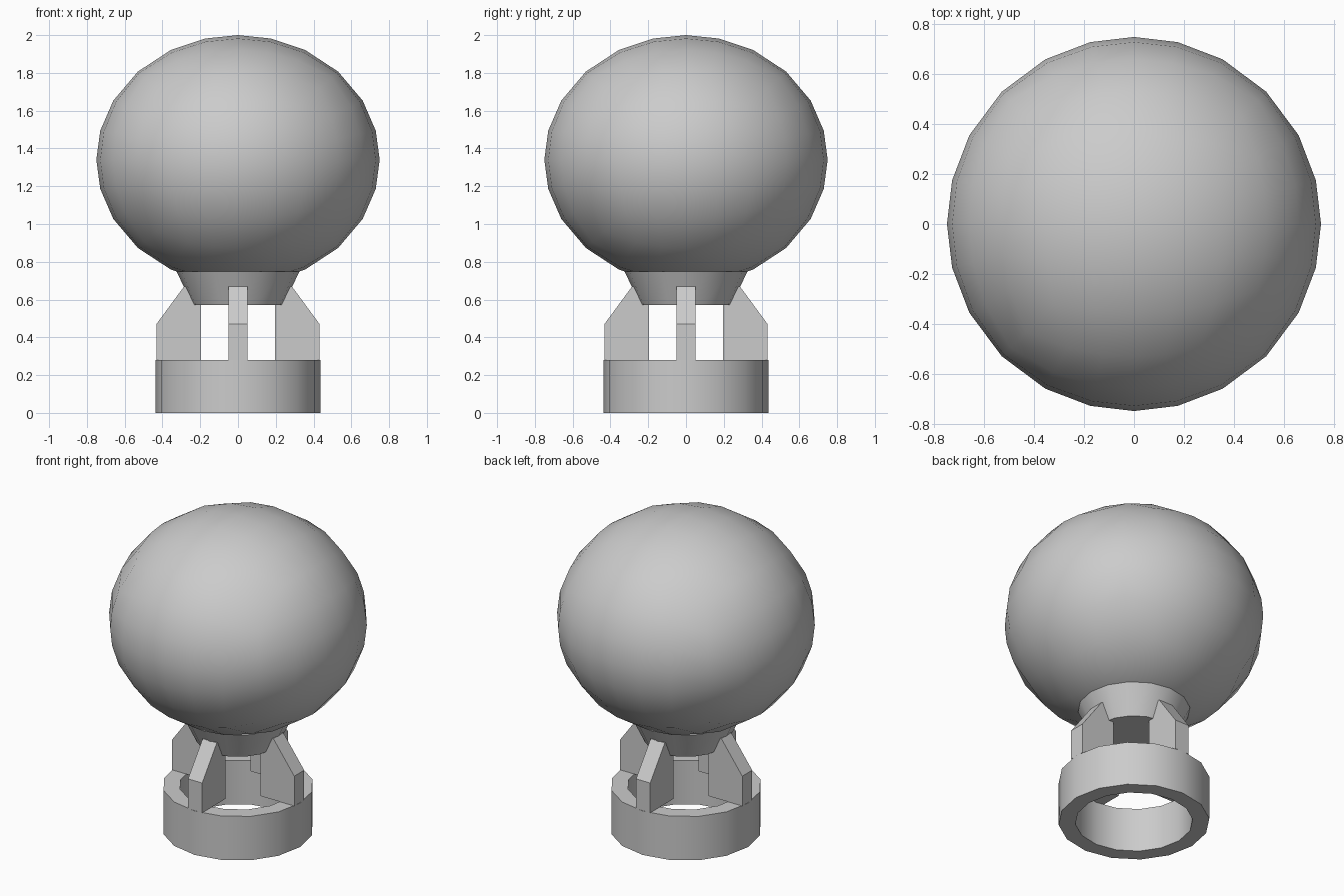
import bpy, bmesh, math
from mathutils import Vector

if "Cube" in bpy.data.objects:
    bpy.data.objects.remove(bpy.data.objects["Cube"])


def finish(bm, name, angle=None):
    bmesh.ops.recalc_face_normals(bm, faces=bm.faces)
    me = bpy.data.meshes.new(name)
    bm.to_mesh(me)
    bm.free()
    ob = bpy.data.objects.new(name, me)
    bpy.context.collection.objects.link(ob)
    if angle:
        bpy.ops.object.select_all(action='DESELECT')
        ob.select_set(True)
        bpy.context.view_layer.objects.active = ob
        bpy.ops.object.shade_smooth_by_angle(angle=math.radians(angle))
    return ob


def lathe(name, profile, sides, closed):
    """Revolve an (r, z) profile; open profiles are capped at both ends."""
    bm = bmesh.new()
    rings = [[bm.verts.new((r * math.cos(math.tau * i / sides),
                            r * math.sin(math.tau * i / sides), z))
              for i in range(sides)] for r, z in profile]
    pairs = list(zip(rings, rings[1:]))
    if closed:
        pairs.append((rings[-1], rings[0]))
    else:
        bm.faces.new(rings[0])
        bm.faces.new(rings[-1])
    for a, b in pairs:
        for i in range(sides):
            j = (i + 1) % sides
            bm.faces.new((a[i], a[j], b[j], b[i]))
    return finish(bm, name, 35)


# Globe: rounded cube grid, slightly flattened, seated in the collar
bm = bmesh.new()
steps = [-1, -0.538, -0.24, 0, 0.24, 0.538, 1]
for axis in range(3):
    for side in (-1, 1):
        grid = []
        for u in steps:
            row = []
            for v in steps:
                p = [u, v]
                p.insert(axis, side)
                n = Vector(p).normalized()
                row.append(bm.verts.new((0.75 * n.x, 0.75 * n.y, 1.34 + 0.66 * n.z)))
            grid.append(row)
        for i in range(6):
            for j in range(6):
                bm.faces.new((grid[i][j], grid[i + 1][j], grid[i + 1][j + 1], grid[i][j + 1]))
bmesh.ops.remove_doubles(bm, verts=bm.verts, dist=1e-4)
finish(bm, "globe", 60)

# Tapered collar and hollow base ring
lathe("collar", [(0.24, 0.57), (0.325, 0.748)], 16, False)
lathe("base_ring", [(0.437, 0), (0.437, 0.28), (0.34, 0.28), (0.34, 0)], 16, True)

# Four chamfered struts between ring and collar
profile = [(0.195, 0.28), (0.432, 0.28), (0.432, 0.47), (0.285, 0.67), (0.195, 0.67)]
for k, label in enumerate(("right", "back", "left", "front")):
    bm = bmesh.new()
    a, b = [[bm.verts.new((x, y, z)) for x, z in profile] for y in (-0.05, 0.05)]
    bm.faces.new(a)
    bm.faces.new(b)
    for i in range(5):
        j = (i + 1) % 5
        bm.faces.new((a[i], a[j], b[j], b[i]))
    ob = finish(bm, label + "_strut")
    ob.rotation_euler.z = k * math.pi / 2
